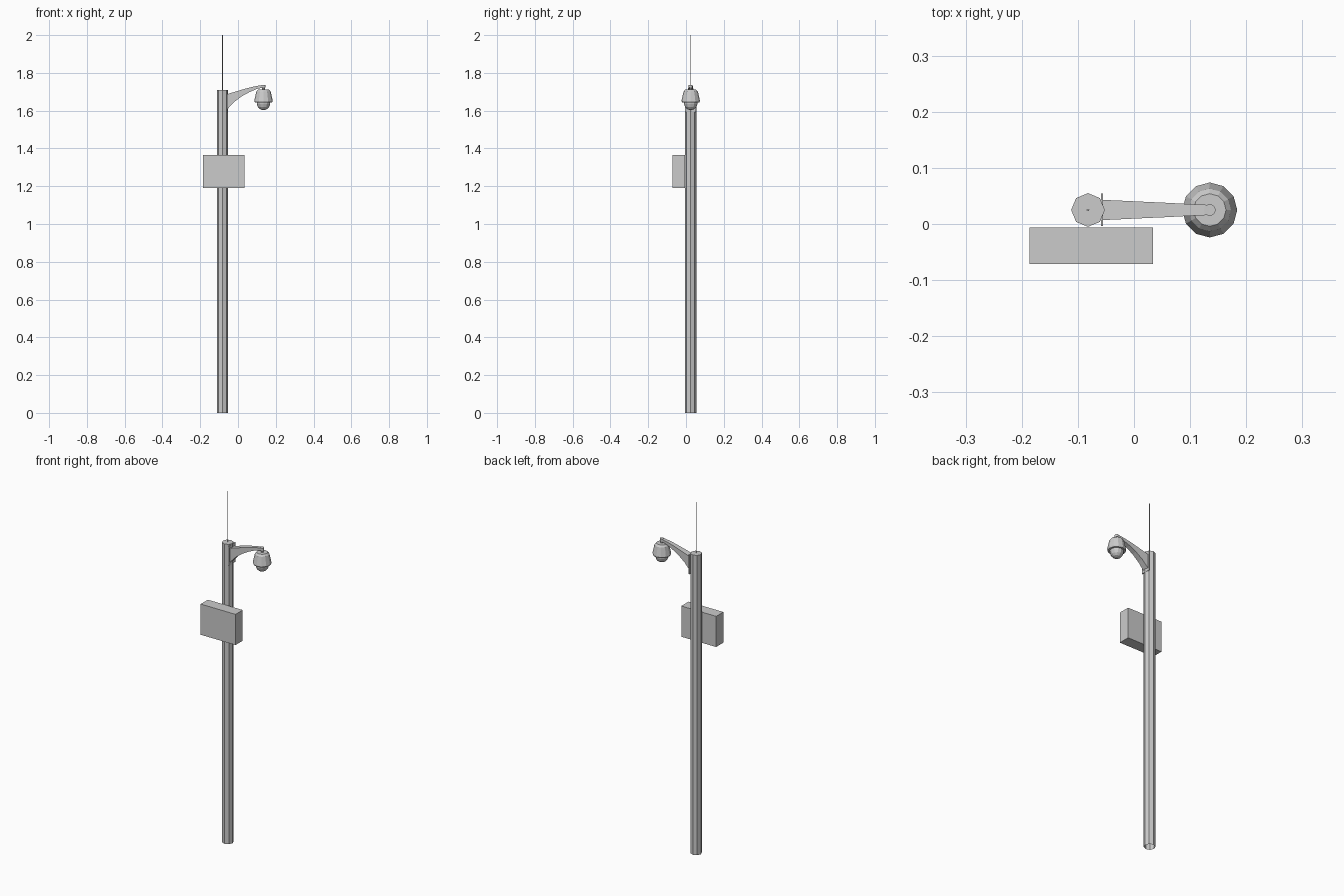
import bpy, bmesh
from math import cos, sin, tau

if "Cube" in bpy.data.objects:
    bpy.data.objects.remove(bpy.data.objects["Cube"])

POLE = (-0.082, 0.025)
CAM = (0.135, 0.025)


def make(name, rings, cap_start=True, cap_end=True):
    """Skin a list of equal-length vertex rings into a mesh object."""
    bm = bmesh.new()
    loops = [[bm.verts.new(p) for p in ring] for ring in rings]
    n = len(loops[0])
    for a, b in zip(loops, loops[1:]):
        for i in range(n):
            j = (i + 1) % n
            bm.faces.new((a[i], a[j], b[j], b[i]))
    if cap_start:
        bm.faces.new(loops[0][::-1])
    if cap_end:
        bm.faces.new(loops[-1])
    bmesh.ops.recalc_face_normals(bm, faces=bm.faces)
    me = bpy.data.meshes.new(name)
    bm.to_mesh(me)
    bm.free()
    ob = bpy.data.objects.new(name, me)
    bpy.context.collection.objects.link(ob)
    return ob


def lathe(name, centre, profile, sides, **caps):
    """Turn a (radius, z) profile about a vertical axis."""
    cx, cy = centre
    rings = [[(cx + r * cos(tau * i / sides), cy + r * sin(tau * i / sides), z)
              for i in range(sides)] for r, z in profile]
    return make(name, rings, **caps)


def box(name, x0, x1, y0, y1, z0, z1):
    return make(name, [[(x0, y0, z), (x1, y0, z), (x1, y1, z), (x0, y1, z)]
                       for z in (z0, z1)])


# Octagonal pole, open at the foot, with a thin antenna
lathe("pole", POLE, [(0.03, 0), (0.03, 1.71)], 8, cap_start=False)
lathe("antenna", POLE, [(0.0025, 1.71), (0.0025, 2.0)], 6)

# Equipment box on the front of the pole
box("control_box", -0.186, 0.034, -0.071, -0.006, 1.19, 1.365)

# Mounting plate and curved tapering arm: x, half width, bottom z, top z
box("mounting_plate", -0.059, -0.055, -0.004, 0.054, 1.593, 1.705)
stations = [(-0.056, 0.018, 1.608, 1.688), (-0.02, 0.0164, 1.646, 1.699),
            (0.02, 0.0145, 1.676, 1.711), (0.06, 0.0127, 1.698, 1.722),
            (0.1, 0.0105, 1.715, 1.731), (0.135, 0.009, 1.723, 1.737)]
make("arm", [[(x, 0.025 - w, b), (x, 0.025 + w, b),
              (x, 0.025 + w, t), (x, 0.025 - w, t)] for x, w, b, t in stations])
lathe("arm_end", CAM, [(0.0105, 1.722), (0.0105, 1.737)], 12)
lathe("camera_stem", CAM, [(0.007, 1.7), (0.007, 1.724)], 8)

# Camera housing with a smaller dome below
lathe("camera_housing", CAM,
      [(0.035, 1.644), (0.046, 1.644), (0.049, 1.652), (0.038, 1.701),
       (0.029, 1.711)], 12)
lathe("camera_dome", CAM,
      [(0.036, 1.646), (0.035, 1.634), (0.030, 1.620), (0.020, 1.609),
       (0.008, 1.604)], 12)
